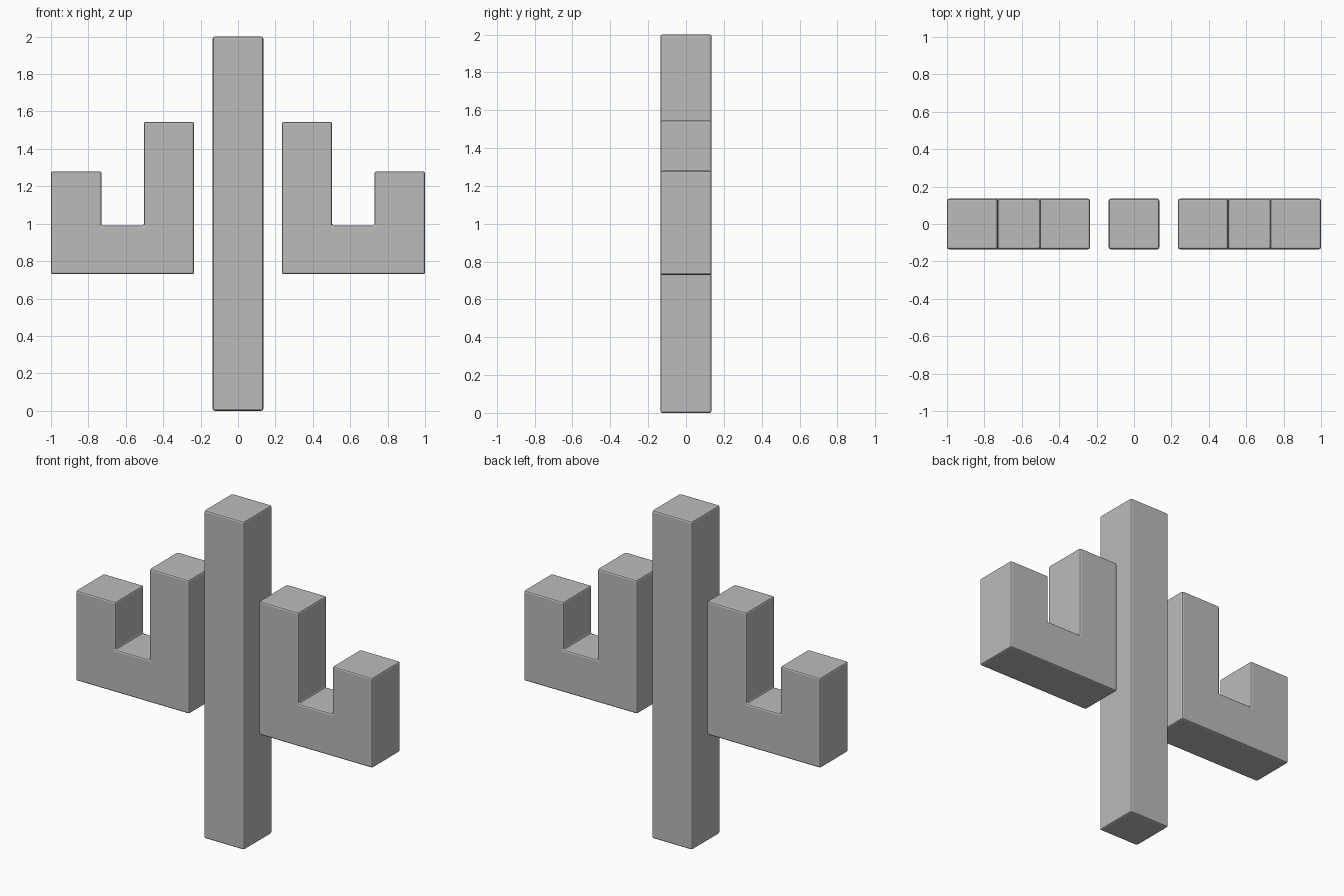
import bpy
import bmesh

if "Cube" in bpy.data.objects:
    bpy.data.objects.remove(bpy.data.objects["Cube"], do_unlink=True)

HALF = 0.135    # half the thickness of every bar
BEVEL = 0.01

grey = bpy.data.materials.new("plain grey")
grey.use_nodes = True
colour = (0.5, 0.5, 0.5, 1)
grey.diffuse_color = colour
grey.node_tree.nodes["Principled BSDF"].inputs["Base Color"].default_value = colour


def slab(name, outline):
    """Extrude an x-z outline through the thickness and soften its edges."""
    bm = bmesh.new()
    face = bm.faces.new([bm.verts.new((x, -HALF, z)) for x, z in outline])
    extruded = bmesh.ops.extrude_face_region(bm, geom=[face])["geom"]
    verts = [v for v in extruded if isinstance(v, bmesh.types.BMVert)]
    bmesh.ops.translate(bm, verts=verts, vec=(0, 2 * HALF, 0))
    bmesh.ops.recalc_face_normals(bm, faces=bm.faces[:])
    mesh = bpy.data.meshes.new(name)
    bm.to_mesh(mesh)
    bm.free()
    mesh.materials.append(grey)
    obj = bpy.data.objects.new(name, mesh)
    bpy.context.collection.objects.link(obj)
    bevel = obj.modifiers.new("soft edges", "BEVEL")
    bevel.width = BEVEL
    bevel.segments = 2
    bevel.limit_method = "ANGLE"
    return obj


# Central post
slab("post", [(-HALF, 0), (HALF, 0), (HALF, 2), (-HALF, 2)])

# Stepped U-shaped arms, tall prong next to the post
arm = [(0.235, 0.73), (1, 0.73), (1, 1.28), (0.73, 1.28),
       (0.73, 0.99), (0.503, 0.99), (0.503, 1.545), (0.235, 1.545)]
for name, side in (("left_arm", 1), ("right_arm", -1)):
    slab(name, [(side * x, z) for x, z in arm])
